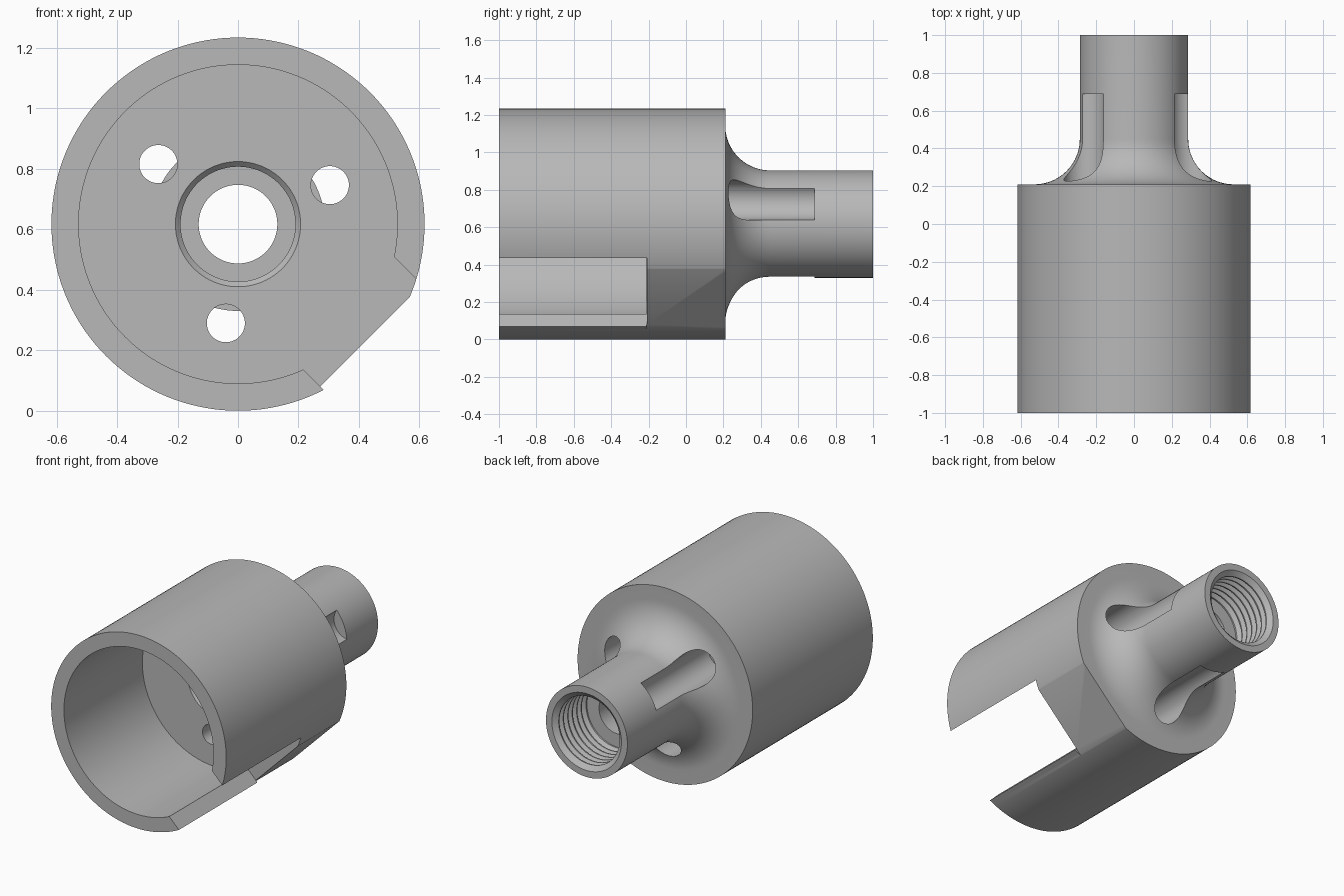
import bpy, bmesh, math
from mathutils import Matrix, Vector

AXIS_Z = 0.617      # height of the turning axis
FLOOR = -0.21       # floor of the front cup
SHOULDER = 0.21     # back face of the wide body

cube = bpy.data.objects.get("Cube")
if cube:
    bpy.data.objects.remove(cube, do_unlink=True)

metal = bpy.data.materials.new("plain grey metal")
metal.use_nodes = True
GREY = (0.48, 0.48, 0.48, 1)
metal.diffuse_color = GREY
metal.node_tree.nodes["Principled BSDF"].inputs["Base Color"].default_value = GREY


def make_object(name, bm):
    bmesh.ops.recalc_face_normals(bm, faces=bm.faces)
    mesh = bpy.data.meshes.new(name)
    bm.to_mesh(mesh)
    bm.free()
    mesh.materials.append(metal)
    obj = bpy.data.objects.new(name, mesh)
    obj.location.z = AXIS_Z
    bpy.context.collection.objects.link(obj)
    return obj


def lathe(name, profile, steps=144):
    """Turn a closed (radius, y) profile around the y axis."""
    bm = bmesh.new()
    verts = [bm.verts.new((r, y, 0)) for r, y in profile]
    edges = [bm.edges.new((v, verts[i - 1])) for i, v in enumerate(verts)]
    bmesh.ops.spin(bm, geom=verts + edges, cent=(0, 0, 0), axis=(0, 1, 0),
                   angle=math.tau, steps=steps)
    bmesh.ops.remove_doubles(bm, verts=bm.verts, dist=1e-5)
    return make_object(name, bm)


def rod(name, radius, angle, y0, y1, offset=0.33):
    """Cylinder along y, placed off the axis at a given angle."""
    bm = bmesh.new()
    centre = Vector((offset * math.cos(angle), (y0 + y1) / 2, offset * math.sin(angle)))
    bmesh.ops.create_cone(bm, cap_ends=True, segments=48, radius1=radius, radius2=radius,
                          depth=y1 - y0,
                          matrix=Matrix.Translation(centre) @ Matrix.Rotation(math.pi / 2, 4, 'X'))
    return make_object(name, bm)


def diagonal_box(name, u, y, t):
    """Box turned to the lower left side: u points outwards, t runs across."""
    bm = bmesh.new()
    spans = (u, y, t)
    centre = Vector([(a + b) / 2 for a, b in spans])
    size = Vector([b - a for a, b in spans])
    bmesh.ops.create_cube(bm, size=1, matrix=Matrix.Rotation(math.pi / 4, 4, 'Y')
                          @ Matrix.Translation(centre) @ Matrix.Diagonal(size).to_4x4())
    return make_object(name, bm)


def cut(target, cutter):
    cutter.hide_render = True
    mod = target.modifiers.new(cutter.name, 'BOOLEAN')
    mod.operation = 'DIFFERENCE'
    mod.solver = 'EXACT'
    mod.object = cutter
    bpy.context.view_layer.objects.active = target
    bpy.ops.object.modifier_apply(modifier=mod.name)
    bpy.data.objects.remove(cutter, do_unlink=True)


# Outer profile: cup wall, shoulder, concave fillet, neck
profile = [(0.527, FLOOR), (0.527, -1), (0.617, -1), (0.617, SHOULDER)]
fillet = 0.24
for i in range(21):
    a = math.pi / 2 * i / 20
    profile.append((0.527 - fillet * math.sin(a), SHOULDER + fillet * (1 - math.cos(a))))
profile.append((0.287, 1))

# Threaded socket at the back of the neck
profile.append((0.245, 1))
turns, pitch = 6, 0.045
for i in range(turns):
    y = 0.975 - i * pitch
    profile += [(0.215, y), (0.215, y - 0.008), (0.24, y - 0.022), (0.24, y - 0.03)]
profile += [(0.215, 0.7), (0.215, 0.69)]

# Narrow through bore and chamfered recess in the cup floor
profile += [(0.13, 0.69), (0.13, 0), (0.19, 0), (0.19, FLOOR + 0.017), (0.207, FLOOR)]
body = lathe("socket_body", profile)

# Three screw holes with wide scooped pockets along the neck
for i in range(3):
    angle = math.radians(23 + 120 * i)
    cut(body, rod("screw_pocket", 0.108, angle, 0, 0.687))
    cut(body, rod("screw_hole", 0.063, angle, FLOOR - 0.1, 0.1))

# Flat on the lower side and open slot through the cup wall
cut(body, diagonal_box("side_flat", (0.572, 0.9), (FLOOR, 0.3), (-0.4, 0.4)))
cut(body, diagonal_box("wall_slot", (0.4, 0.9), (-1.1, FLOOR + 0.001), (-0.187, 0.288)))

bpy.ops.object.select_all(action='DESELECT')
body.select_set(True)
bpy.context.view_layer.objects.active = body
bpy.ops.object.shade_smooth_by_angle(angle=math.radians(25))
